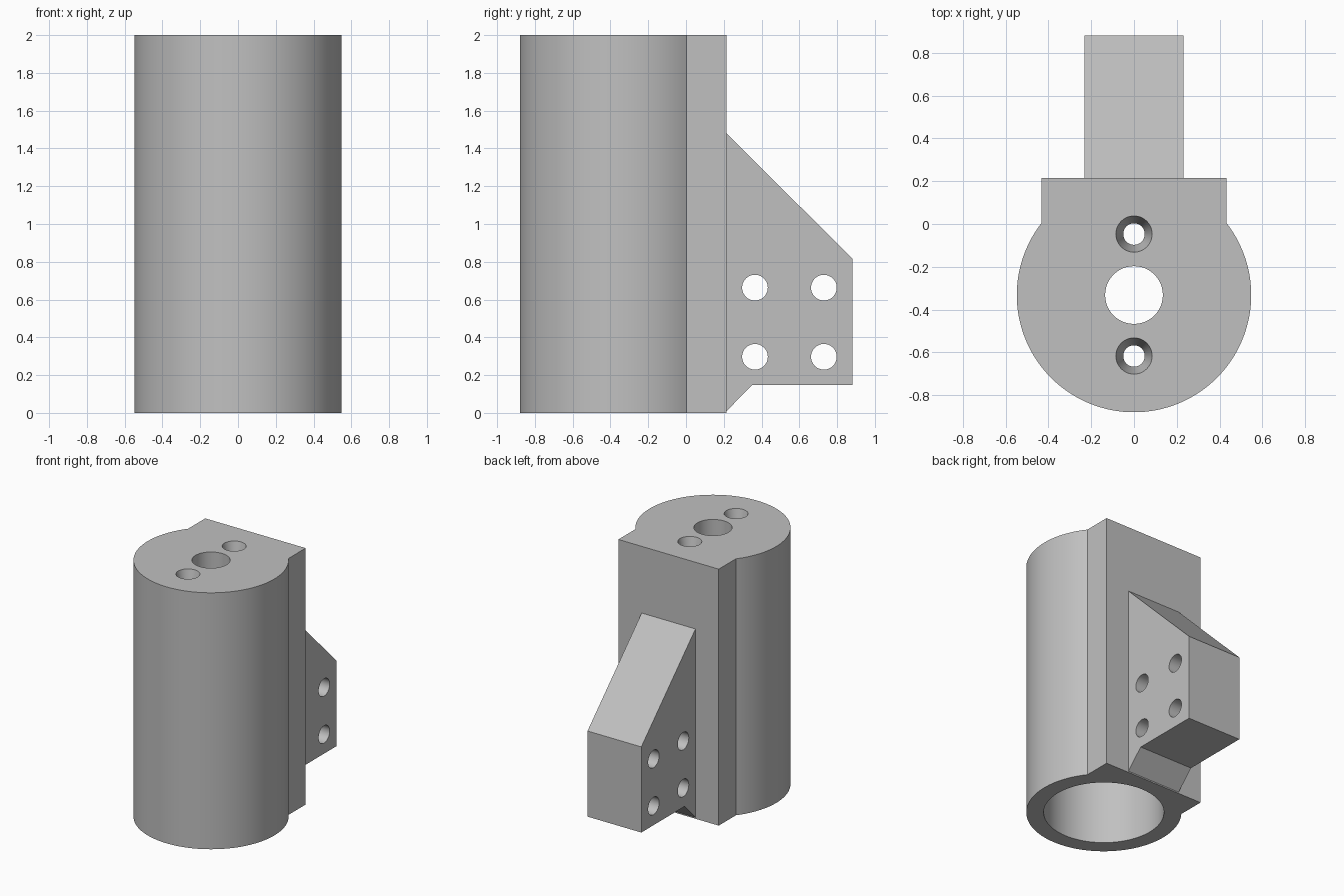
import bpy, bmesh, math
from mathutils import Matrix

cube = bpy.data.objects.get("Cube")
if cube:
    bpy.data.objects.remove(cube, do_unlink=True)

AXIS_Y, RADIUS, HEIGHT, CAP = -0.332, 0.548, 2.0, 0.15
BLOCK_X, BLOCK_BACK, BRACKET_X = 0.433, 0.215, 0.232

grey = bpy.data.materials.new("plain grey")
grey.use_nodes = True
colour = (0.53, 0.53, 0.53, 1)
grey.diffuse_color = colour
grey.node_tree.nodes["Principled BSDF"].inputs["Base Color"].default_value = colour


def make_object(name, bm):
    bmesh.ops.recalc_face_normals(bm, faces=bm.faces)
    mesh = bpy.data.meshes.new(name)
    bm.to_mesh(mesh)
    bm.free()
    mesh.materials.append(grey)
    obj = bpy.data.objects.new(name, mesh)
    bpy.context.collection.objects.link(obj)
    return obj


def prism(name, points, offset):
    """Extrude a closed outline of 3D points along an offset."""
    bm = bmesh.new()
    face = bm.faces.new([bm.verts.new(p) for p in points])
    result = bmesh.ops.extrude_face_region(bm, geom=[face], use_keep_orig=True)
    moved = [g for g in result["geom"] if isinstance(g, bmesh.types.BMVert)]
    bmesh.ops.translate(bm, verts=moved, vec=offset)
    return make_object(name, bm)


def cone(name, centre, r_low, r_high, depth, sides=48, along_x=False):
    bm = bmesh.new()
    turn = Matrix.Rotation(math.pi / 2, 4, 'Y') if along_x else Matrix()
    bmesh.ops.create_cone(bm, cap_ends=True, segments=sides, radius1=r_low,
                          radius2=r_high, depth=depth,
                          matrix=Matrix.Translation(centre) @ turn)
    return make_object(name, bm)


def cut(target, cutters):
    """Subtract each cutter, then bake the result and remove the cutter."""
    bpy.context.view_layer.objects.active = target
    for cutter in cutters:
        cutter.hide_render = True
        mod = target.modifiers.new("hole", 'BOOLEAN')
        mod.operation, mod.solver, mod.object = 'DIFFERENCE', 'EXACT', cutter
        bpy.ops.object.modifier_apply(modifier=mod.name)
        bpy.data.objects.remove(cutter, do_unlink=True)


# Round housing with a squared back
start = math.acos(BLOCK_X / RADIUS)
sweep = math.pi + 2 * start
steps = 96
outline = [(RADIUS * math.cos(start - sweep * i / steps),
            AXIS_Y + RADIUS * math.sin(start - sweep * i / steps), 0)
           for i in range(steps + 1)]
outline += [(-BLOCK_X, BLOCK_BACK, 0), (BLOCK_X, BLOCK_BACK, 0)]
housing = prism("housing", outline, (0, 0, HEIGHT))

# Bore open at the bottom, shaft hole and two tapered screw holes in the cap
bore_top = HEIGHT - CAP
cutters = [cone("bore", (0, AXIS_Y, bore_top / 2 - 0.1), 0.425, 0.425, bore_top + 0.2, 96),
           cone("shaft_hole", (0, AXIS_Y, HEIGHT - CAP / 2), 0.135, 0.135, CAP * 2)]
for side in (-1, 1):
    y = AXIS_Y + side * 0.285
    cutters.append(cone("screw_hole", (0, y, HEIGHT - CAP / 2), 0.033, 0.102, CAP * 2))
cut(housing, cutters)

# Rear bracket, sunk slightly into the housing
profile = [(0.195, 0.01), (BLOCK_BACK, 0.01), (0.35, 0.147), (0.882, 0.147),
           (0.882, 0.815), (BLOCK_BACK, 1.48), (0.195, 1.48)]
bracket = prism("rear_bracket", [(-BRACKET_X, y, z) for y, z in profile],
                (2 * BRACKET_X, 0, 0))
cut(bracket, [cone("bolt_hole", (0, y, z), 0.068, 0.068, 1, along_x=True)
              for y in (0.365, 0.73) for z in (0.297, 0.663)])

# Smooth curved walls, keep edges sharp
for obj in (housing, bracket):
    bpy.ops.object.select_all(action='DESELECT')
    obj.select_set(True)
    bpy.context.view_layer.objects.active = obj
    bpy.ops.object.shade_smooth_by_angle(angle=math.radians(30))
